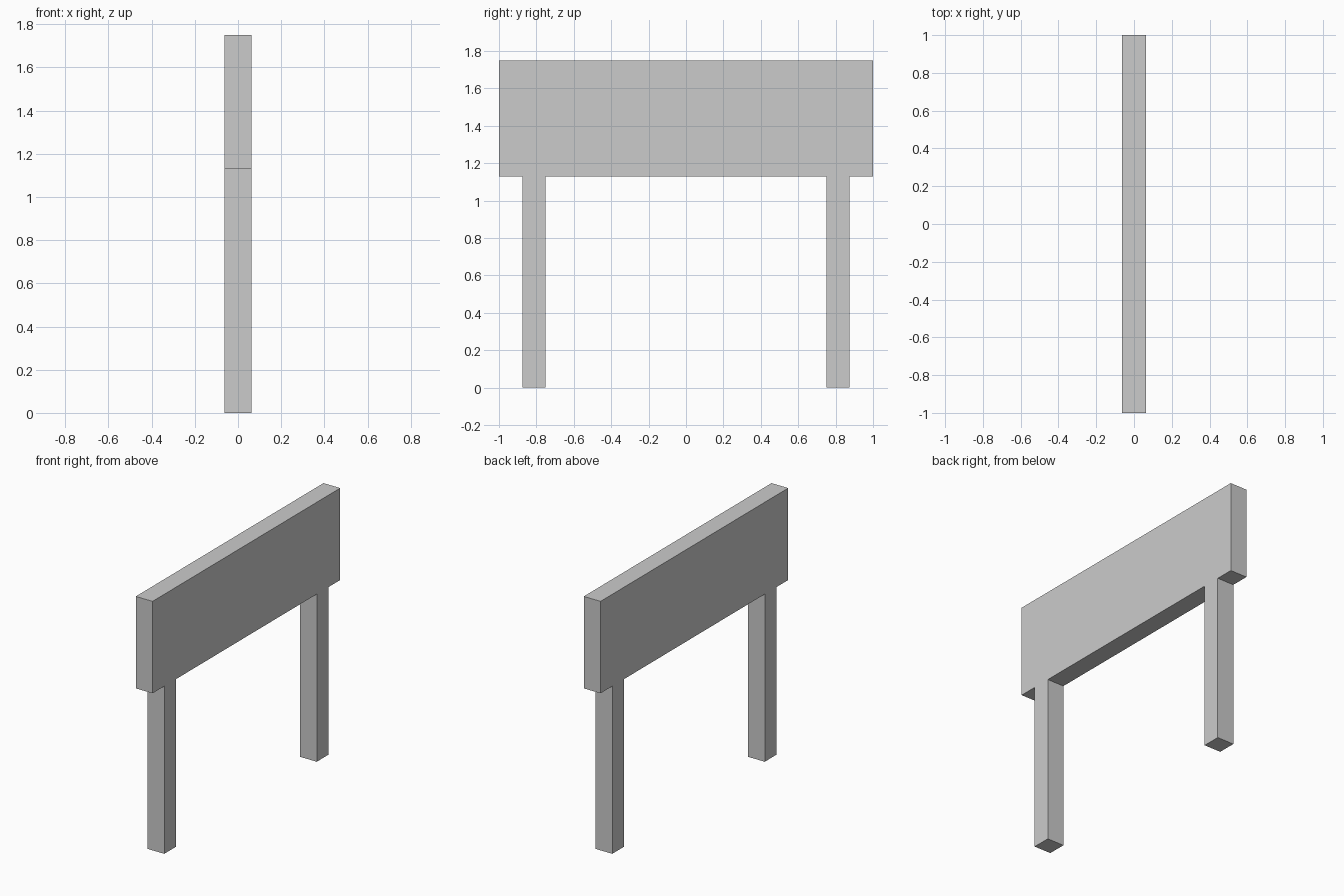
import bpy

if "Cube" in bpy.data.objects:
    bpy.data.objects.remove(bpy.data.objects["Cube"])


def box(name, x, y, z):
    """Box spanning the given (min, max) ranges."""
    ranges = (x, y, z)
    bpy.ops.mesh.primitive_cube_add(size=1, location=[(a + b) / 2 for a, b in ranges])
    obj = bpy.context.object
    obj.name = name
    obj.scale = [b - a for a, b in ranges]
    bpy.ops.object.transform_apply(location=False, rotation=False, scale=True)
    return obj


THICK = (-0.0625, 0.0625)
PANEL_BOTTOM = 1.13

# Sign panel
box("panel", THICK, (-1, 1), (PANEL_BOTTOM, 1.75))

# Two square posts under the panel
for name, y in (("front_post", (-0.875, -0.75)), ("back_post", (0.75, 0.875))):
    box(name, THICK, y, (0, PANEL_BOTTOM))
